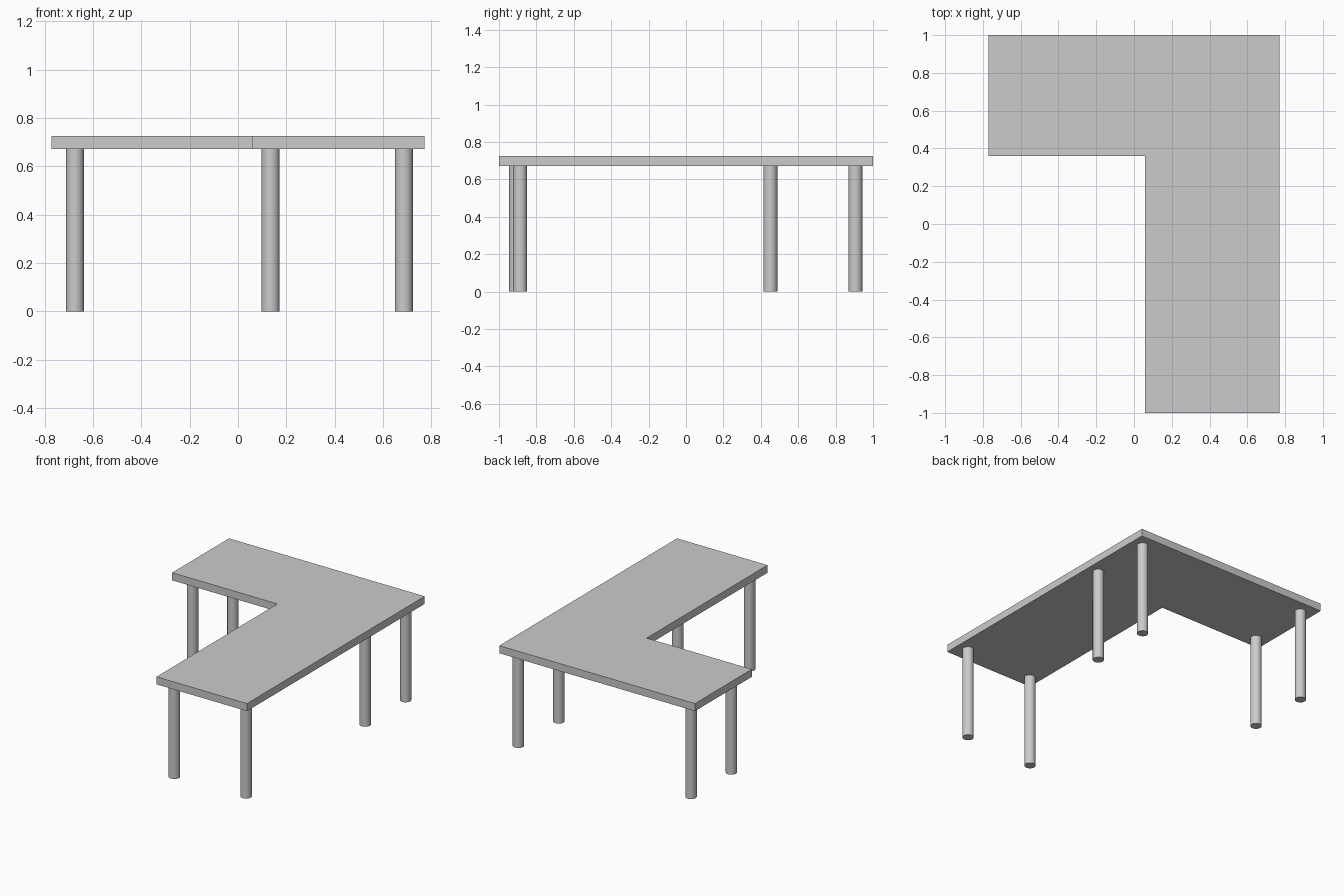
import bpy, bmesh, math

if "Cube" in bpy.data.objects:
    bpy.data.objects.remove(bpy.data.objects["Cube"])

LEG_H, TOP_H, LEG_R = 0.671, 0.725, 0.037

# L-shaped tabletop: outline face extruded upward
outline = [(-0.771, 0.36), (0.058, 0.36), (0.058, -1), (0.771, -1), (0.771, 1), (-0.771, 1)]
bm = bmesh.new()
face = bm.faces.new([bm.verts.new((x, y, LEG_H)) for x, y in outline])
ext = bmesh.ops.extrude_face_region(bm, geom=[face], use_keep_orig=True)
for v in ext["geom"]:
    if isinstance(v, bmesh.types.BMVert):
        v.co.z = TOP_H
bmesh.ops.recalc_face_normals(bm, faces=bm.faces)
mesh = bpy.data.meshes.new("tabletop")
bm.to_mesh(mesh)
bm.free()
bpy.context.collection.objects.link(bpy.data.objects.new("tabletop", mesh))

# Six round legs
legs = {
    "front_inner_leg": (0.135, -0.909),
    "front_outer_leg": (0.686, -0.887),
    "right_middle_leg": (0.686, 0.451),
    "back_right_leg": (0.686, 0.906),
    "left_inner_leg": (-0.674, 0.451),
    "back_left_leg": (-0.674, 0.906),
}
for name, (x, y) in legs.items():
    bpy.ops.mesh.primitive_cylinder_add(vertices=32, radius=LEG_R, depth=LEG_H,
                                        location=(x, y, LEG_H / 2))
    bpy.context.object.name = name
    bpy.ops.object.shade_smooth_by_angle(angle=math.radians(30))
